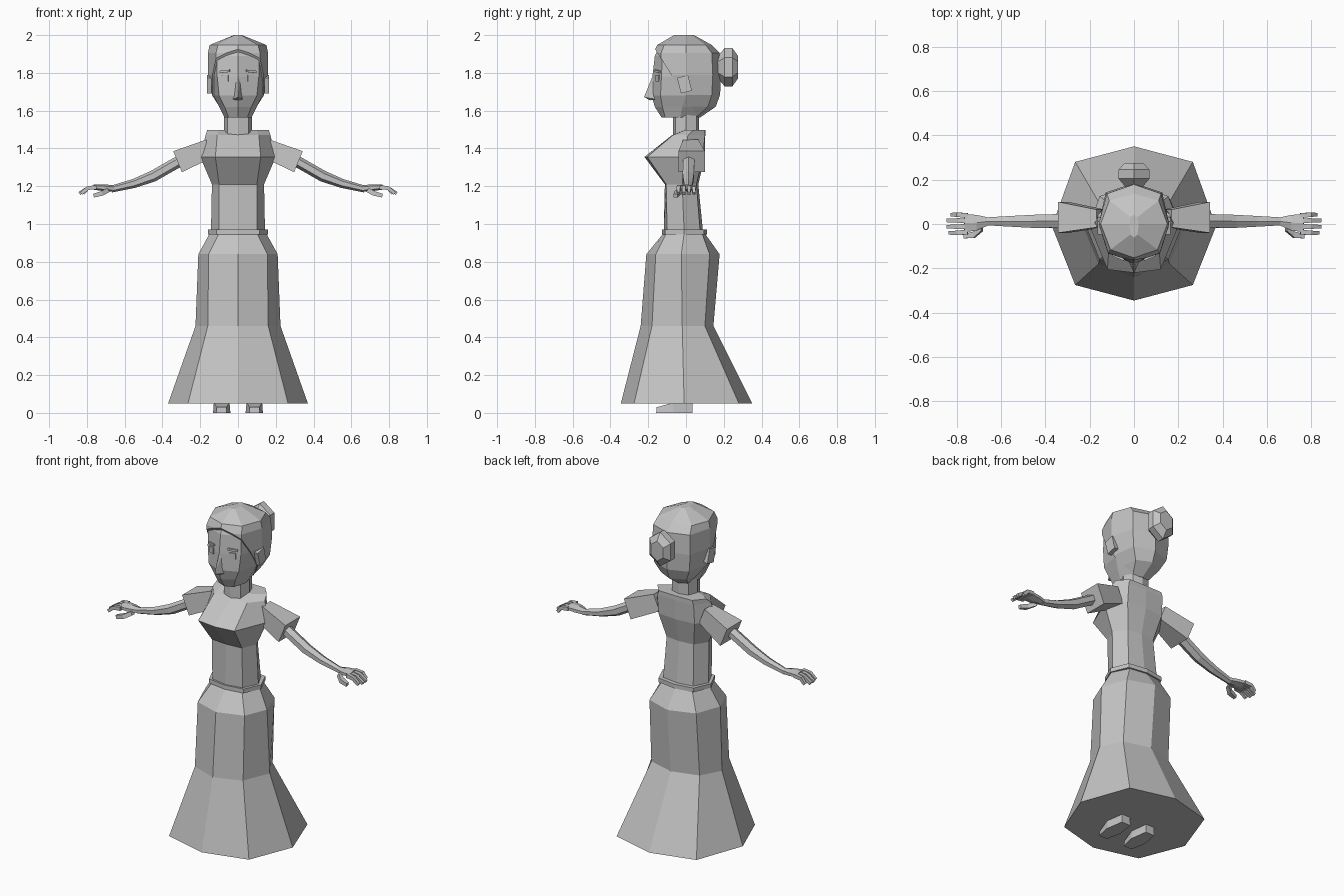
import bpy, bmesh, math
from mathutils import Vector

grey = bpy.data.materials.new("plain grey")
grey.diffuse_color = (0.55, 0.55, 0.55, 1)


def finish(name, bm):
    bmesh.ops.recalc_face_normals(bm, faces=bm.faces[:])
    me = bpy.data.meshes.new(name)
    bm.to_mesh(me)
    bm.free()
    me.materials.append(grey)
    ob = bpy.data.objects.new(name, me)
    bpy.context.collection.objects.link(ob)
    return ob


def loft(rings):
    """Skin a list of equal rings and cap both ends."""
    bm = bmesh.new()
    vs = [[bm.verts.new(p) for p in r] for r in rings]
    n = len(vs[0])
    for a, b in zip(vs, vs[1:]):
        for i in range(n):
            j = (i + 1) % n
            bm.faces.new((a[i], a[j], b[j], b[i]))
    bm.faces.new(vs[0][::-1])
    bm.faces.new(vs[-1])
    return bm


def octa(z, yf, xf, yfs, xm, ym, xb, ybs, yb):
    """Eight-sided ring: front, front side, side, back side, back; mirrored."""
    half = [(xf, yfs), (xm, ym), (xb, ybs)]
    pts = [(0, yf)] + half + [(0, yb)] + [(-x, y) for x, y in half[::-1]]
    return [Vector((x, y, z)) for x, y in pts]


def tube(path, n, side):
    """Limb running along x; path items are x, y, z, half width, half height."""
    rings = []
    for i, (x, y, z, hy, hz) in enumerate(path):
        a, b = path[max(i - 1, 0)], path[min(i + 1, len(path) - 1)]
        t = Vector((b[0] - a[0], b[2] - a[2])).normalized()
        k = math.sqrt(2) if n == 4 else 1
        ring = []
        for j in range(n):
            w = 2 * math.pi * (j + 0.5) / n
            u, v = k * hy * math.cos(w), k * hz * math.sin(w)
            ring.append(Vector((side * (x - t.y * v), y + u, z + t.x * v)))
        rings.append(ring)
    return loft(rings)


def hull(name, pts):
    bm = bmesh.new()
    for p in pts:
        bm.verts.new(p)
    bmesh.ops.convex_hull(bm, input=bm.verts[:])
    bmesh.ops.dissolve_limit(bm, angle_limit=0.02, verts=bm.verts[:], edges=bm.edges[:])
    finish(name, bm)


def box(name, loc, size, rot=(0, 0, 0)):
    bm = bmesh.new()
    bmesh.ops.create_cube(bm, size=1)
    bmesh.ops.scale(bm, vec=size, verts=bm.verts[:])
    ob = finish(name, bm)
    ob.location, ob.rotation_euler = loc, rot


# Skirt, closed at the hem
finish("skirt", loft([octa(*r) for r in [
    (0.05, -0.345, 0.265, -0.275, 0.37, -0.01, 0.265, 0.28, 0.35),
    (0.46, -0.24, 0.16, -0.18, 0.225, -0.02, 0.16, 0.10, 0.145),
    (0.84, -0.21, 0.155, -0.16, 0.21, -0.025, 0.155, 0.125, 0.178),
    (0.95, -0.12, 0.10, -0.105, 0.15, -0.01, 0.10, 0.085, 0.10)]]))

# Belt
finish("belt", loft([octa(z, -0.127, 0.115, -0.11, 0.16, -0.01, 0.115, 0.095, 0.112)
                     for z in (0.945, 0.97)]))

# Bodice
finish("bodice", loft([octa(*r) for r in [
    (0.96, -0.118, 0.10, -0.10, 0.143, -0.01, 0.10, 0.075, 0.09),
    (1.21, -0.112, 0.10, -0.105, 0.138, -0.02, 0.09, 0.055, 0.065),
    (1.355, -0.22, 0.12, -0.205, 0.20, -0.01, 0.12, 0.09, 0.10),
    (1.47, -0.075, 0.11, -0.07, 0.172, 0.01, 0.12, 0.10, 0.102),
    (1.497, -0.01, 0.10, -0.005, 0.163, 0.04, 0.11, 0.10, 0.102)]]))

# Neck
finish("neck", loft([octa(z, -0.07, 0.055, -0.055, 0.075, 0, 0.055, 0.055, 0.07)
                     for z in (1.46, 1.60)]))

# Head, and hair as a larger copy cut off along a slanting hairline
head = [octa(*r) for r in [
    (1.565, -0.13, 0.05, -0.11, 0.072, -0.03, 0.05, 0.05, 0.07),
    (1.62, -0.165, 0.07, -0.125, 0.10, -0.02, 0.08, 0.11, 0.15),
    (1.68, -0.182, 0.10, -0.135, 0.13, 0.0, 0.11, 0.13, 0.172),
    (1.78, -0.178, 0.11, -0.13, 0.15, 0.0, 0.12, 0.135, 0.176),
    (1.89, -0.165, 0.11, -0.125, 0.15, 0.0, 0.115, 0.13, 0.17),
    (1.93, -0.145, 0.10, -0.11, 0.142, 0.0, 0.105, 0.10, 0.13),
    (1.98, -0.06, 0.015, -0.045, 0.02, 0.0, 0.015, 0.03, 0.04)]]
finish("head", loft(head))
bm = loft([[Vector((p.x * 1.06, p.y * 1.05, 1.6 + (p.z - 1.6) * 1.053)) for p in r]
           for r in head])
cut = bmesh.ops.bisect_plane(bm, geom=bm.verts[:] + bm.edges[:] + bm.faces[:],
                             plane_co=(0, -0.16, 1.92), plane_no=(0, 0.245, 0.155),
                             clear_inner=True)
bmesh.ops.holes_fill(bm, edges=[e for e in bm.edges if e.is_boundary], sides=0)
finish("hair", bm)

# Bun: six-sided, bulging in the middle
bun = []
for y, r in ((0.165, 0.045), (0.205, 0.085), (0.245, 0.085), (0.275, 0.05)):
    bun.append([Vector((r * 0.95 * math.sin(a), y, 1.83 + r * 1.2 * math.cos(a)))
                for a in [math.pi * k / 3 for k in range(6)]])
finish("hair_bun", loft(bun))

# Nose
hull("nose", [(0, -0.18, 1.775), (0.012, -0.165, 1.775), (-0.012, -0.165, 1.775),
              (0, -0.222, 1.672), (0.027, -0.16, 1.66), (-0.027, -0.16, 1.66),
              (0, -0.19, 1.655)])

for s, side in ((1, "left"), (-1, "right")):
    # Face details
    turn = s * math.radians(23)
    box(side + "_eye", (s * 0.068, -0.15, 1.772), (0.038, 0.009, 0.036), (0, 0, turn))
    box(side + "_eyebrow", (s * 0.07, -0.151, 1.808), (0.056, 0.009, 0.012),
        (0, s * 0.1, turn))
    box(side + "_ear", (s * 0.152, -0.008, 1.74), (0.025, 0.06, 0.085), (0.25, 0, 0))

    # Sleeve, arm, palm
    finish(side + "_sleeve", tube([(0.15, 0.025, 1.40, 0.04, 0.05),
                                   (0.32, 0.03, 1.33, 0.07, 0.06)], 4, s))
    finish(side + "_arm", tube([(0.28, 0.015, 1.35, 0.036, 0.03),
                                (0.45, 0.012, 1.253, 0.034, 0.03),
                                (0.55, 0.012, 1.215, 0.028, 0.024),
                                (0.67, 0.012, 1.185, 0.02, 0.018)], 6, s))
    finish(side + "_palm", tube([(0.655, 0.012, 1.188, 0.02, 0.017),
                                 (0.71, 0.006, 1.192, 0.04, 0.018),
                                 (0.765, 0.004, 1.196, 0.048, 0.014)], 6, s))
    # Curled fingers and thumb
    for k, (y, reach) in enumerate(((0.042, 0.82), (0.016, 0.84), (-0.012, 0.84), (-0.04, 0.83))):
        finish(f"{side}_finger_{k + 1}", tube([(0.75, y * 0.9, 1.195, 0.011, 0.011),
                                               (0.795, y, 1.19, 0.010, 0.010),
                                               (reach, y, 1.162, 0.008, 0.009)], 4, s))
    finish(side + "_thumb", tube([(0.685, -0.02, 1.18, 0.012, 0.012),
                                  (0.72, -0.048, 1.162, 0.014, 0.012),
                                  (0.765, -0.055, 1.15, 0.010, 0.010)], 4, s))

    # Shoe
    hull(side + "_shoe", [(s * x, y, z) for x, y, z in (
        (0.055, 0.035, 0), (0.115, 0.035, 0), (0.04, -0.07, 0), (0.132, -0.07, 0),
        (0.06, -0.158, 0), (0.115, -0.158, 0), (0.062, -0.155, 0.03), (0.112, -0.155, 0.03),
        (0.045, -0.07, 0.053), (0.128, -0.07, 0.053), (0.058, 0.035, 0.055),
        (0.112, 0.035, 0.055))])
